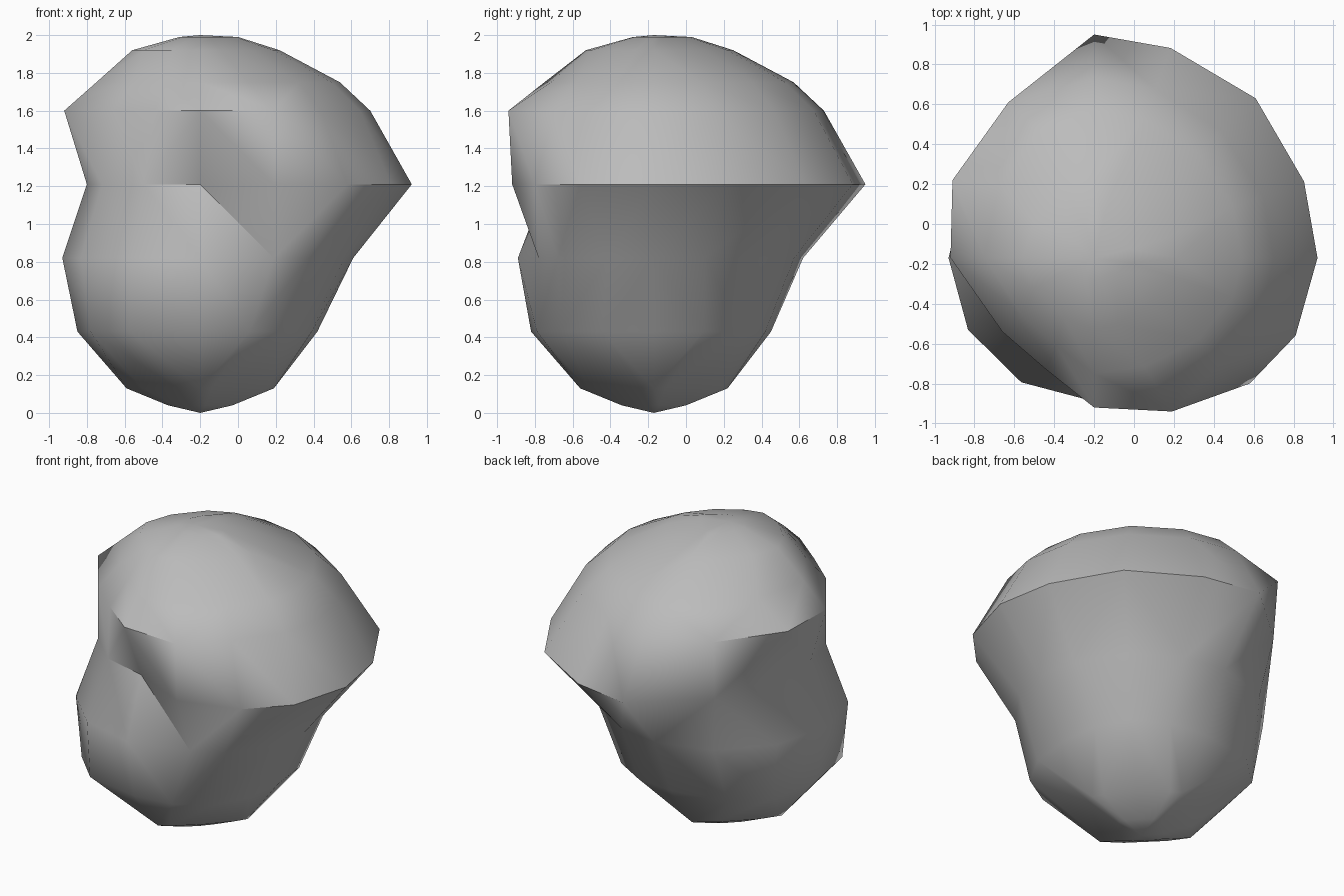
import bpy, bmesh
from math import sin, cos, copysign, radians

cube = bpy.data.objects.get("Cube")
if cube:
    bpy.data.objects.remove(cube, do_unlink=True)

# One grey stone colour
grey = bpy.data.materials.new("stone_grey")
grey.use_nodes = True
grey.diffuse_color = (0.5, 0.5, 0.5, 1)
grey.node_tree.nodes["Principled BSDF"].inputs["Base Color"].default_value = (0.5, 0.5, 0.5, 1)

AXIS_X, AXIS_Y = -0.2, -0.17
# Column directions, counter-clockwise from the front
ANGLES = [0, 20, 45, 70, 90, 110, 135, 160, 180, 210, 240, 270, 300, 330]
COLS = len(ANGLES)

# Height, reach to +x, -x, front and back of the axis, then outline power
# (1 is an oval, 2 a diamond, less than 1 boxy)
LEVELS = [
    (0.04, 0.17, 0.17, 0.17, 0.17, 1.7),  # foot
    (0.13, 0.39, 0.39, 0.39, 0.39, 1.7),
    (0.43, 0.62, 0.65, 0.65, 0.62, 0.8),  # belly
    (0.82, 0.81, 0.73, 0.72, 0.79, 1.0),
    (1.21, 1.12, 0.60, 0.82, 1.12, 1.0),  # rim
    (1.60, 0.90, 0.72, 0.75, 0.90, 1.0),  # crown
    (1.75, 0.74, 0.55, 0.58, 0.74, 1.0),
    (1.92, 0.42, 0.36, 0.36, 0.42, 1.25),
    (1.99, 0.20, 0.11, 0.11, 0.20, 1.4),
]
RIM = 4
WAIST_FRONT, WAIST_BACK = 0.57, 0.88  # the -x side is pinched below the crown

# Corners moved off the ovals: (level, column) -> offset from the axis
CORNERS = {
    (3, 1): (0.39, -0.61), (5, 1): (0.39, -0.77),
    (4, 1): (0.39, -0.75), (4, 2): (0.78, -0.63), (4, 3): (1.01, -0.39),
    (4, 6): (0.81, 0.80), (4, 9): (-0.42, 0.75),
    (5, 9): (-0.43, 0.78), (5, 10): (-0.71, 0.39),
    (5, 12): (-0.46, -0.37), (5, 13): (-0.24, -0.56),
    (6, 12): (-0.36, -0.29), (6, 13): (-0.19, -0.44),
}
# Faces folded inwards beside the rim: True joins lower corner to the next upper one
FOLDS = {(3, 0): False, (4, 0): False, (3, 8): True}


def offset(level, col):
    """Point on a lopsided outline, relative to the axis."""
    if (level, col) in CORNERS:
        return CORNERS[level, col]
    _, plus, minus, front, back, power = LEVELS[level]
    if level == RIM and (col == 0 or col > 8):
        front, back = WAIST_FRONT, WAIST_BACK
    t = radians(ANGLES[col])
    dx, dy = (copysign(abs(v) ** power, v) for v in (sin(t), -cos(t)))
    return dx * (plus if dx > 0 else minus), dy * (back if dy > 0 else front)


def reach(a, b):
    """Squared distance of an edge's midpoint from the axis."""
    mid = (a.co + b.co) / 2
    return (mid.x - AXIS_X) ** 2 + (mid.y - AXIS_Y) ** 2


bm = bmesh.new()
rings = []
for level, row in enumerate(LEVELS):
    ring = []
    for col in range(COLS):
        dx, dy = offset(level, col)
        ring.append(bm.verts.new((AXIS_X + dx, AXIS_Y + dy, row[0])))
    rings.append(ring)

# Skin between the levels, split along the outer diagonal unless folded
for level in range(len(rings) - 1):
    for i in range(COLS):
        j = (i + 1) % COLS
        a, b = rings[level][i], rings[level][j]
        d, c = rings[level + 1][i], rings[level + 1][j]
        if FOLDS.get((level, i), reach(a, c) > reach(b, d)):
            triangles = ((a, b, c), (a, c, d))
        else:
            triangles = ((a, b, d), (b, c, d))
        for triangle in triangles:
            bm.faces.new(triangle)

# Shallow points closing both ends
for ring, z in ((rings[0], 0.0), (rings[-1], 2.0)):
    tip = bm.verts.new((AXIS_X, AXIS_Y, z))
    for i in range(COLS):
        bm.faces.new((ring[i], ring[(i + 1) % COLS], tip))
bmesh.ops.recalc_face_normals(bm, faces=bm.faces)

mesh = bpy.data.meshes.new("boulder")
bm.to_mesh(mesh)
bm.free()
mesh.materials.append(grey)
boulder = bpy.data.objects.new("boulder", mesh)
bpy.context.collection.objects.link(boulder)

# Smooth shading with crisp rim edges
bpy.context.view_layer.objects.active = boulder
boulder.select_set(True)
bpy.ops.object.shade_smooth_by_angle(angle=radians(42))
